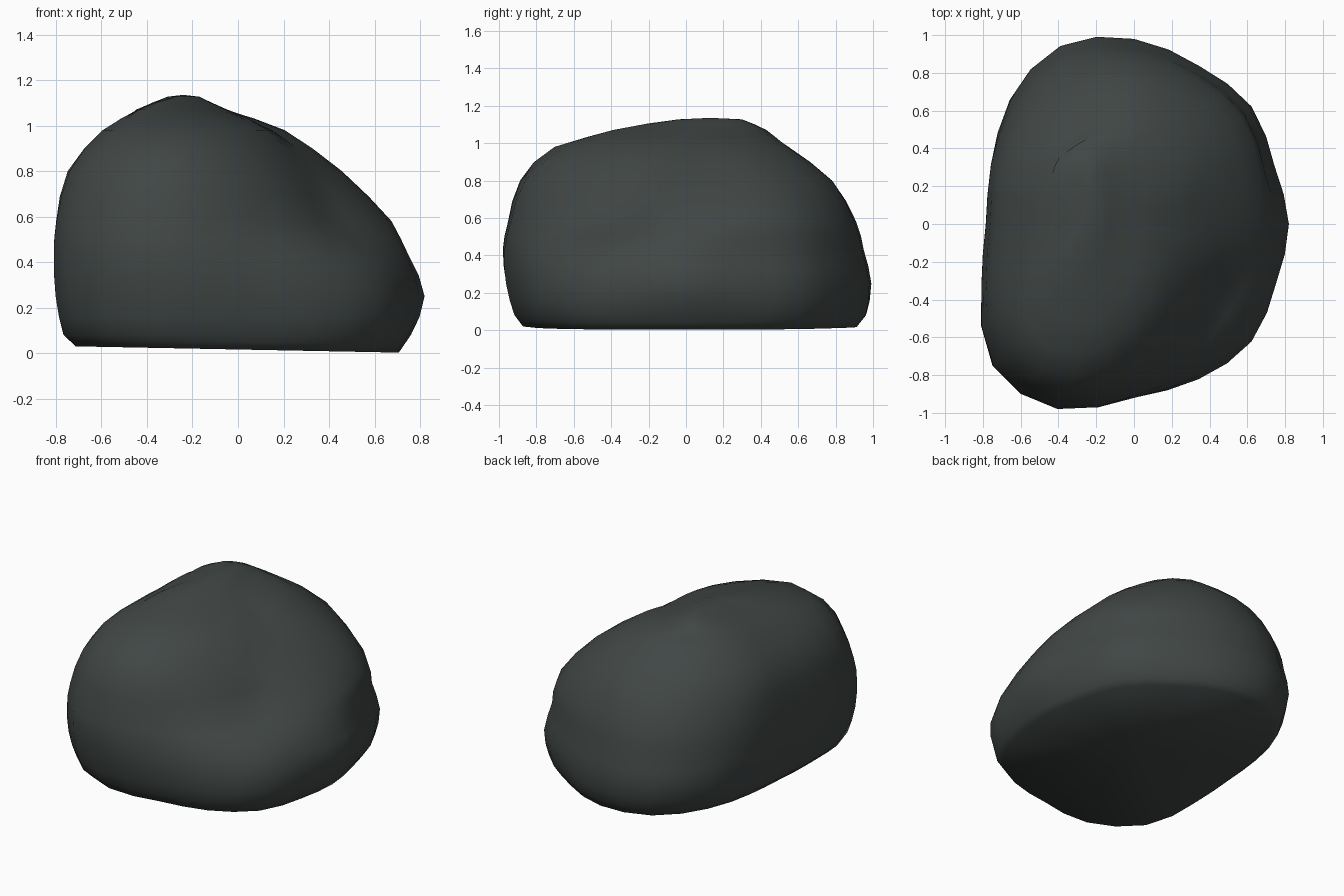
import bpy, bmesh, math
from mathutils import Vector

if "Cube" in bpy.data.objects:
    bpy.data.objects.remove(bpy.data.objects["Cube"])

N = 16          # measured directions per ring (counter-clockwise from +x)
SUB_ANGLE = 2   # interpolated steps between directions
SUB_RING = 2    # interpolated steps between rings

# Rings: height, centre x, centre y, radii
LEVELS = [
    (0.08, 0, 0, [.76, .77, .85, .88, .96, .98, .88, .78, .75, .83, 1.0, .99, .88, .87, .86, .78]),
    (0.25, 0, 0, [.82, .805, .88, .905, .98, 1.02, .93, .81, .77, .865, 1.05, 1.04, .92, .89, .88, .815]),
    (0.43, 0, 0, [.75, .75, .83, .87, .94, .98, .91, .82, .785, .875, 1.06, 1.06, .91, .84, .79, .75]),
    (0.58, 0, 0, [.66, .72, .80, .84, .90, .94, .88, .81, .775, .865, 1.04, 1.03, .86, .71, .58, .61]),
    (0.80, 0, 0, [.42, .49, .61, .70, .78, .80, .78, .76, .73, .81, .96, .96, .77, .56, .44, .40]),
    (0.98, 0, 0, [.15, .19, .29, .43, .54, .57, .62, .61, .58, .64, .78, .76, .52, .31, .20, .16]),
    (1.07, -.25, .05, [.20, .22, .27, .36, .38, .34, .27, .21, .19, .20, .25, .42, .44, .32, .24, .21]),
]


def spline(a, b, c, d, t):
    """Catmull-Rom, works for numbers and vectors."""
    return b + (c - a) * (t / 2) + (a * 2 - b * 5 + c * 4 - d) * (t * t / 2) \
        + (b * 3 - a - c * 3 + d) * (t ** 3 / 2)


def ring(z, cx, cy, radii):
    pts = []
    for i in range(N):
        for s in range(SUB_ANGLE):
            t = s / SUB_ANGLE
            r = spline(*(radii[(i + k) % N] for k in (-1, 0, 1, 2)), t)
            a = (i + t) * math.tau / N
            pts.append(Vector((cx + r * math.cos(a), cy + r * math.sin(a), z)))
    return pts


# Main rings, plus an inset foot and a small rounded crown
rings = [ring(*lv) for lv in LEVELS]
foot = [Vector((p.x * .93, p.y * .95, max(0.0, 0.016 - 0.018 * p.x))) for p in rings[0]]
crown = [Vector((-.24 + .07 * math.cos(a), .13 + .17 * math.sin(a), 1.127))
         for a in (i * math.tau / (N * SUB_ANGLE) for i in range(N * SUB_ANGLE))]
rings = [foot] + rings + [crown]

# Smooth the body vertically
rows = []
for i in range(len(rings) - 1):
    quad = [rings[min(max(i + k, 0), len(rings) - 1)] for k in (-1, 0, 1, 2)]
    for s in range(SUB_RING):
        t = s / SUB_RING
        if i == 0:
            rows.append([p.lerp(q, t) for p, q in zip(quad[1], quad[2])])
        else:
            rows.append([spline(*ps, t) for ps in zip(*quad)])
rows.append(rings[-1])

# Skin the rows
bm = bmesh.new()
vs = [[bm.verts.new(p) for p in row] for row in rows]
count = N * SUB_ANGLE
for lo, hi in zip(vs, vs[1:]):
    for j in range(count):
        k = (j + 1) % count
        bm.faces.new((lo[j], lo[k], hi[k], hi[j]))


def cap(loop, centre):
    c = bm.verts.new(centre)
    for j in range(count):
        bm.faces.new((loop[j], loop[(j + 1) % count], c))


cap(vs[0], (0, 0, .016))
cap(vs[-1], (-.24, .13, 1.135))
bmesh.ops.recalc_face_normals(bm, faces=bm.faces)
for f in bm.faces:
    f.smooth = True

mesh = bpy.data.meshes.new("boulder")
bm.to_mesh(mesh)
bm.free()
boulder = bpy.data.objects.new("boulder", mesh)
bpy.context.collection.objects.link(boulder)

# Dark slate grey stone
stone = bpy.data.materials.new("dark slate stone")
stone.diffuse_color = (0.052, 0.062, 0.060, 1)
stone.use_nodes = True
stone.node_tree.nodes["Principled BSDF"].inputs["Base Color"].default_value = stone.diffuse_color
mesh.materials.append(stone)
